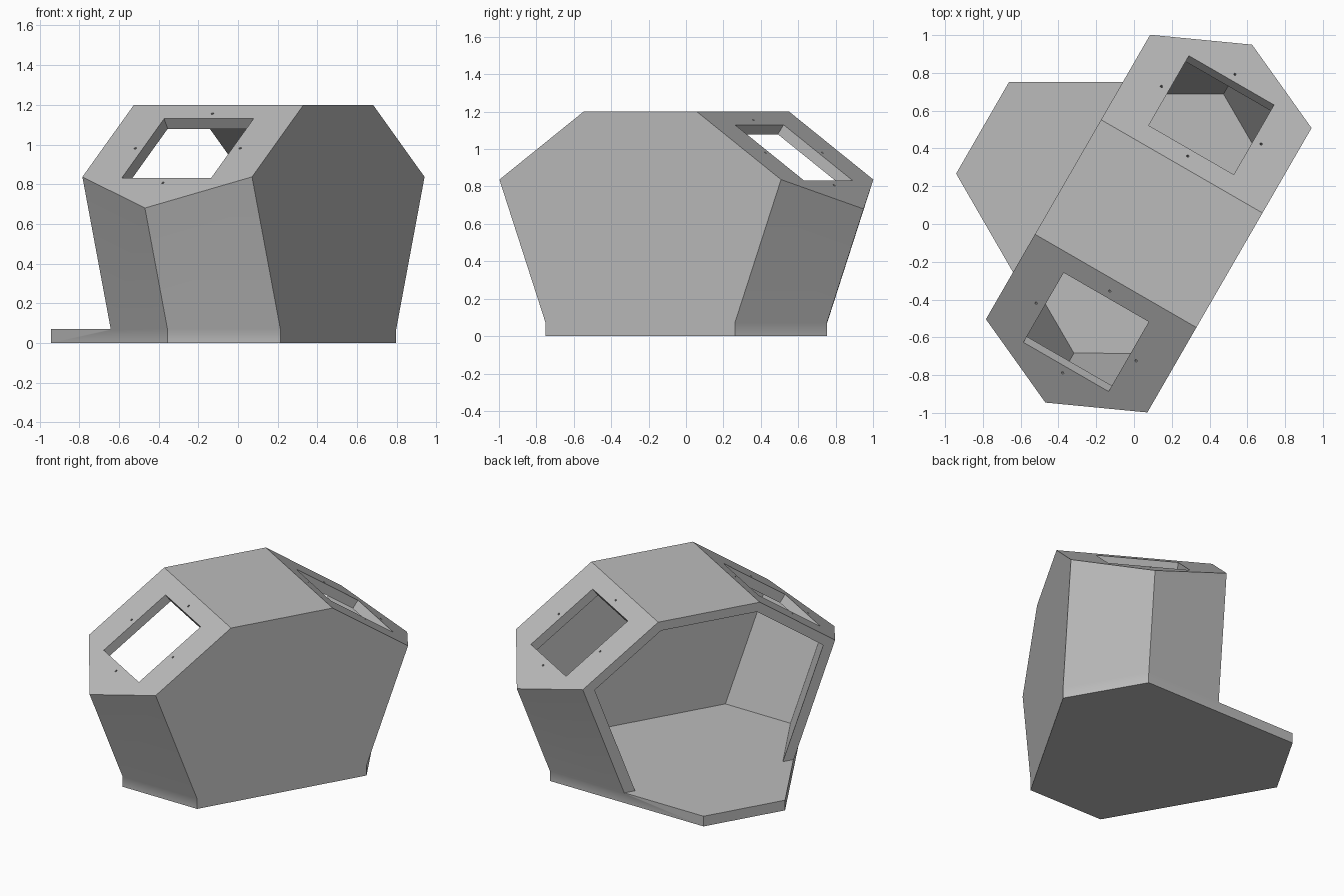
import bpy, bmesh, math
from mathutils import Vector, Matrix

if "Cube" in bpy.data.objects:
    bpy.data.objects.remove(bpy.data.objects["Cube"])

WALL, FLOOR, TOP = 0.062, 0.07, 1.2
HALF = 0.4935                      # half width of the pod
ROOF, TIP, TIP_Z = 0.35, 1.094, 0.68
FOOT, FOOT_TIP = 0.584, 0.867      # base half lengths at the sides and middle
FLOOR_END = -1.0155

grey = bpy.data.materials.new("light_grey")
grey.use_nodes = True
grey.diffuse_color = (0.5, 0.5, 0.5, 1)
grey.node_tree.nodes["Principled BSDF"].inputs["Base Color"].default_value = (0.5, 0.5, 0.5, 1)


def make(name, bm):
    bmesh.ops.recalc_face_normals(bm, faces=bm.faces)
    mesh = bpy.data.meshes.new(name)
    bm.to_mesh(mesh)
    bm.free()
    mesh.materials.append(grey)
    obj = bpy.data.objects.new(name, mesh)
    bpy.context.collection.objects.link(obj)
    return obj


def pod_solid(name, inset, bottom, opening):
    """Convex pod body, trimmed from a block by its outer planes."""
    planes = [(Vector((HALF, 0, 0)), Vector((1, 0, 0))),
              (Vector((0, 0, TOP)), Vector((0, 0, 1)))]
    for s in (-1, 1):
        tip = Vector((0, s * TIP, TIP_Z))
        slope = Vector((0, s * (TOP - TIP_Z), TIP - ROOF)).normalized()
        planes.append((tip, slope))
        for side in (-1, 1):
            foot_tip = Vector((0, s * FOOT_TIP, FLOOR))
            foot = Vector((side * HALF, s * FOOT, FLOOR))
            n = (foot - foot_tip).cross(tip - foot_tip).normalized()
            planes.append((tip, n if n.y * s > 0 else -n))
    planes = [(co - no * inset, no) for co, no in planes]
    planes += [(Vector((0, 0, bottom)), Vector((0, 0, -1))),
               (Vector((opening, 0, 0)), Vector((-1, 0, 0)))]
    bm = bmesh.new()
    bmesh.ops.create_cube(bm, size=6)
    for co, no in planes:
        bmesh.ops.bisect_plane(bm, geom=bm.verts[:] + bm.edges[:] + bm.faces[:],
                               dist=1e-6, plane_co=co, plane_no=no, clear_outer=True)
        bmesh.ops.holes_fill(bm, edges=[e for e in bm.edges if e.is_boundary])
    return make(name, bm)


def floor_slab():
    end = FOOT_TIP + FLOOR_END * math.tan(math.pi / 6)
    half = [(HALF, FOOT), (0, FOOT_TIP), (FLOOR_END, end)]
    outline = half + [(x, -y) for x, y in reversed(half)]
    bm = bmesh.new()
    face = bm.faces.new([bm.verts.new((x, y, 0)) for x, y in outline])
    ext = bmesh.ops.extrude_face_region(bm, geom=[face])["geom"]
    bmesh.ops.translate(bm, vec=(0, 0, FLOOR), verts=[v for v in ext if isinstance(v, bmesh.types.BMVert)])
    return make("floor", bm)


def window_cutter():
    """Window blocks and small fixing holes, square to each sloping end."""
    bm = bmesh.new()
    tilt = math.atan2(TOP - TIP_Z, TIP - ROOF)
    mid = 0.663
    mid_z = TOP - (mid - ROOF) * math.tan(tilt)
    half_x, half_y = 0.26, 0.213 / math.cos(tilt)
    gap = 0.045
    for s in (0, 1):
        frame = (Matrix.Rotation(s * math.pi, 4, 'Z') @ Matrix.Translation((0, mid, mid_z))
                 @ Matrix.Rotation(-tilt, 4, 'X'))
        size = Matrix.Diagonal((2 * half_x, 2 * half_y, 0.2, 1))
        bmesh.ops.create_cube(bm, size=1, matrix=frame @ size)
        for x, y in ((half_x + gap, 0), (-half_x - gap, 0), (0, half_y + gap), (0, -half_y - gap)):
            bmesh.ops.create_cone(bm, cap_ends=True, segments=10, radius1=0.007, radius2=0.007,
                                  depth=0.08, matrix=frame @ Matrix.Translation((x, y, 0)))
    return make("window_cutter", bm)


def combine(target, other, operation):
    mod = target.modifiers.new(operation, 'BOOLEAN')
    mod.operation, mod.solver, mod.object = operation, 'EXACT', other
    bpy.context.view_layer.objects.active = target
    bpy.ops.object.modifier_apply(modifier=mod.name)
    bpy.data.objects.remove(other)


# Hollow body with one open side, joined to the floor that runs out of it
pod = pod_solid("pod_shell", 0, FLOOR / 2, -HALF)
combine(pod, floor_slab(), 'UNION')
combine(pod, pod_solid("interior", WALL, FLOOR, -HALF - 0.1), 'DIFFERENCE')
combine(pod, window_cutter(), 'DIFFERENCE')

# Merge coplanar seams
bm = bmesh.new()
bm.from_mesh(pod.data)
bmesh.ops.remove_doubles(bm, verts=bm.verts, dist=1e-5)
bmesh.ops.dissolve_limit(bm, angle_limit=0.01, verts=bm.verts, edges=bm.edges)
bm.to_mesh(pod.data)
bm.free()

# Set the pod at its angle on the ground
pod.rotation_euler.z = -math.pi / 6
pod.location = (0.078, 0.002, 0)

# Soft blend at the skirt, crisp edges elsewhere
bpy.ops.object.select_all(action='DESELECT')
pod.select_set(True)
bpy.context.view_layer.objects.active = pod
bpy.ops.object.shade_smooth_by_angle(angle=math.radians(25))
weighted = pod.modifiers.new("weighted_normals", 'WEIGHTED_NORMAL')
weighted.keep_sharp = True
